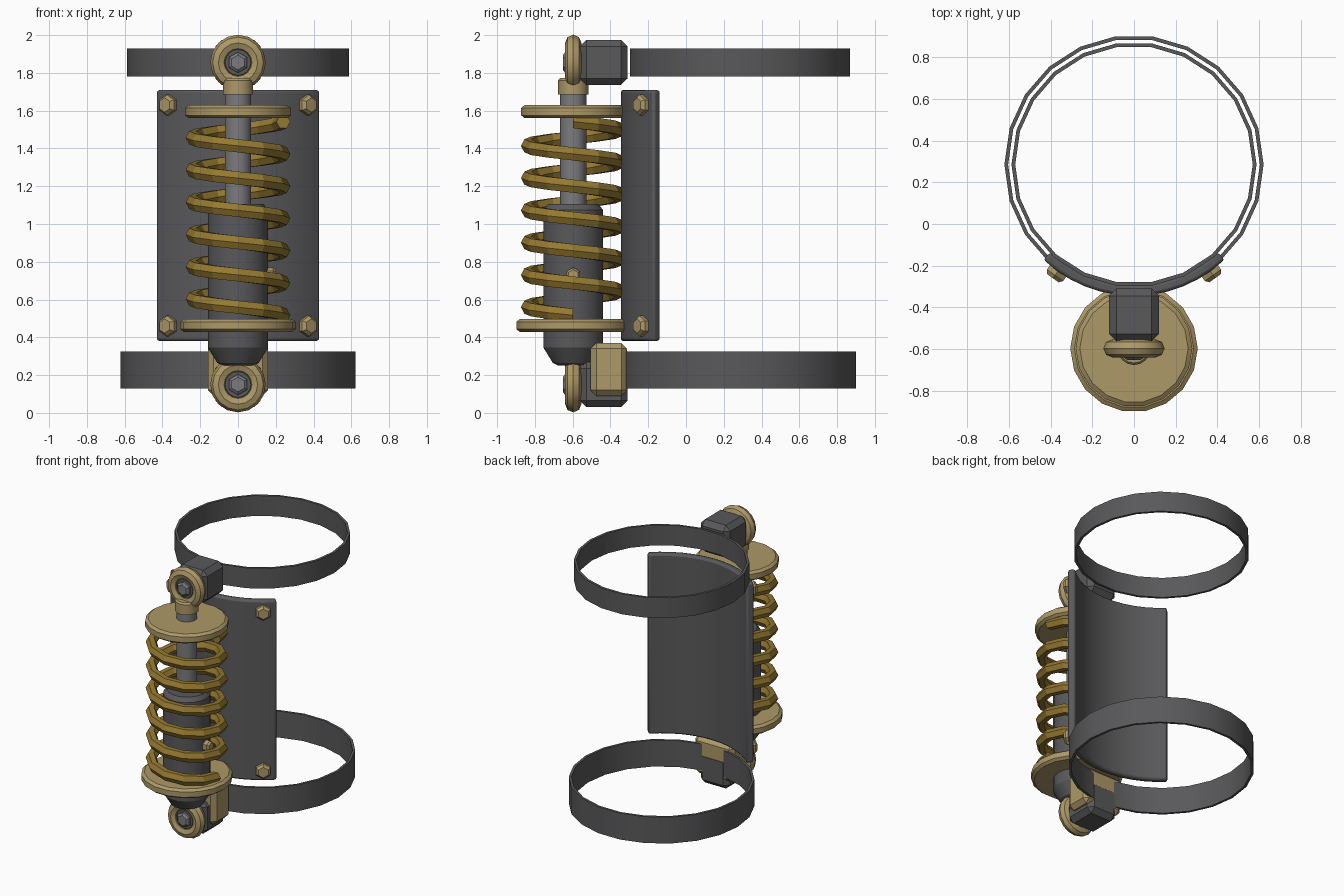
import bpy, bmesh
from math import sin, cos, pi, radians
from mathutils import Matrix, Vector

if "Cube" in bpy.data.objects:
    bpy.data.objects.remove(bpy.data.objects["Cube"])

AXIS_Y, HOOP_Y = -0.597, 0.285


def mat(name, rgb):
    m = bpy.data.materials.new(name)
    m.diffuse_color = (*rgb, 1)
    m.use_nodes = True
    m.node_tree.nodes["Principled BSDF"].inputs["Base Color"].default_value = m.diffuse_color
    return m


BRASS = mat("brass", (0.42, 0.32, 0.14))
SPRING = mat("spring_gold", (0.30, 0.19, 0.03))
DARK = mat("dark_grey", (0.10, 0.10, 0.105))
STEEL = mat("steel_grey", (0.20, 0.20, 0.21))


def finish(name, bm, material, matrix=None, smooth=True, bevel=0):
    bmesh.ops.recalc_face_normals(bm, faces=bm.faces)
    if matrix:
        bm.transform(matrix)
    me = bpy.data.meshes.new(name)
    bm.to_mesh(me)
    bm.free()
    ob = bpy.data.objects.new(name, me)
    bpy.context.collection.objects.link(ob)
    me.materials.append(material)
    if bevel:
        b = ob.modifiers.new("bevel", 'BEVEL')
        b.width, b.segments, b.limit_method = bevel, 2, 'ANGLE'
        b.angle_limit = radians(50)
    if smooth:
        bpy.ops.object.select_all(action='DESELECT')
        ob.select_set(True)
        bpy.context.view_layer.objects.active = ob
        bpy.ops.object.shade_smooth_by_angle(angle=radians(31))
    return ob


def skin(sections, loop):
    """Join closed cross-sections; cap the ends unless the path is a loop."""
    bm = bmesh.new()
    rows = [[bm.verts.new(p) for p in s] for s in sections]
    n = len(rows[0])
    pairs = list(zip(rows, rows[1:])) + ([(rows[-1], rows[0])] if loop else [])
    for a, b in pairs:
        for i in range(n):
            j = (i + 1) % n
            bm.faces.new((a[i], a[j], b[j], b[i]))
    if not loop:
        bm.faces.new(rows[0])
        bm.faces.new(rows[-1])
    return bm


def around(profile, angles):
    return [[(r * cos(a), r * sin(a), z) for r, z in profile] for a in angles]


def circle_angles(n):
    return [2 * pi * i / n for i in range(n)]


def turned(name, profile, material, n=18, matrix=None, smooth=True):
    """Solid of revolution from (radius, z) points, bottom to top."""
    secs = [[(r * cos(a), r * sin(a), z) for a in circle_angles(n)] for r, z in profile]
    m = matrix or Matrix.Translation((0, AXIS_Y, 0))
    return finish(name, skin(secs, False), material, m, smooth)


def box(name, lo, hi, material, bevel):
    bm = bmesh.new()
    bmesh.ops.create_cube(bm, size=1)
    lo, hi = Vector(lo), Vector(hi)
    m = Matrix.Translation((lo + hi) / 2) @ Matrix.Diagonal((*(hi - lo), 1))
    ob = finish(name, bm, material, m, False, bevel)
    ob.modifiers["bevel"].segments = 1
    return ob


def hex_bolt(name, at, direction, r, h, material):
    """Six-sided head with a chamfered top, pointing along direction."""
    turn = Vector(direction).to_track_quat('Z', 'Y').to_matrix().to_4x4()
    m = Matrix.Translation(at) @ turn @ Matrix.Rotation(pi / 2, 4, 'Z')
    turned(name, [(r, -h * 0.4), (r, h * 0.6), (r * 0.7, h)], material, 6, m, False)


# clamp hoops
for name, r, z0, z1 in (("upper_hoop", 0.588, 1.78, 1.93), ("lower_hoop", 0.622, 0.13, 0.325)):
    ri = r - 0.018
    prof = [(r, z0), (r, z1), (ri, z1), (ri, z0)]
    finish(name, skin(around(prof, circle_angles(22)), True), DARK,
           Matrix.Translation((0, HOOP_Y, 0)))

# curved back plate
span = radians(43.7)
angles = [-pi / 2 - span + 2 * span * i / 12 for i in range(13)]
prof = [(0.58, 0.38), (0.63, 0.38), (0.63, 1.71), (0.58, 1.71)]
finish("curved_plate", skin(around(prof, angles), False), DARK,
       Matrix.Translation((0, HOOP_Y, 0)), True, 0.014)

# plate bolts
for s in (-1, 1):
    for z in (0.46, 1.63):
        d = Vector((s * sin(radians(35.5)), -cos(radians(35.5)), 0))
        hex_bolt("plate_bolt", Vector((0, HOOP_Y, z)) + d * 0.625, d, 0.055, 0.045, BRASS)

# damper body, rod and collar
turned("damper_body", [(0.08, 0.25), (0.11, 0.265), (0.16, 0.345), (0.16, 1.075), (0.135, 1.105)], DARK)
turned("piston_rod", [(0.07, 1.05), (0.07, 1.74)], STEEL, 16)
turned("rod_collar", [(0.08, 1.685), (0.08, 1.76), (0.07, 1.772)], BRASS, 16)
hex_bolt("body_valve", (0.165, AXIS_Y, 0.73), (1, 0, 0), 0.04, 0.035, BRASS)

# spring seats
for name, r, z0, z1 in (("upper_spring_seat", 0.28, 1.56, 1.63), ("lower_spring_seat", 0.306, 0.428, 0.497)):
    turned(name, [(r - 0.02, z0), (r, z0 + 0.015), (r, z1 - 0.015), (r - 0.02, z1)], BRASS)

# coil spring
TURNS, STEPS = 6, 12
secs = []
for i in range(TURNS * STEPS + 1):
    a, z = -2 * pi * i / STEPS, 0.517 + 1.025 * i / (TURNS * STEPS)
    secs.append([((0.24 + 0.037 * cos(t)) * cos(a), (0.24 + 0.037 * cos(t)) * sin(a),
                  z + 0.04 * sin(t)) for t in circle_angles(6)])
finish("coil_spring", skin(secs, False), SPRING, Matrix.Translation((0, AXIS_Y, 0)), False)

# end eyes with bushings, bolts and mounting blocks
ring = [(0.104 + 0.043 * cos(t), 0.043 * sin(t)) for t in circle_angles(8)]
for tag, z in (("upper", 1.855), ("lower", 0.15)):
    place = Matrix.Translation((0, AXIS_Y, z)) @ Matrix.Rotation(pi / 2, 4, 'X')
    finish(tag + "_eye", skin(around(ring, circle_angles(16)), True), BRASS, place)
    turned(tag + "_bushing", [(0.075, -0.06), (0.075, 0.02), (0.068, 0.028)], DARK, 16, place)
    hex_bolt(tag + "_eye_bolt", (0, AXIS_Y - 0.025, z), (0, -1, 0), 0.055, 0.03, STEEL)
    box(tag + "_mount_block", (-0.12, -0.562, z - 0.12), (0.12, -0.31, z + 0.12), DARK, 0.035)
box("lower_clamp_block", (-0.16, -0.505, 0.09), (0.16, -0.312, 0.37), BRASS, 0.03)
